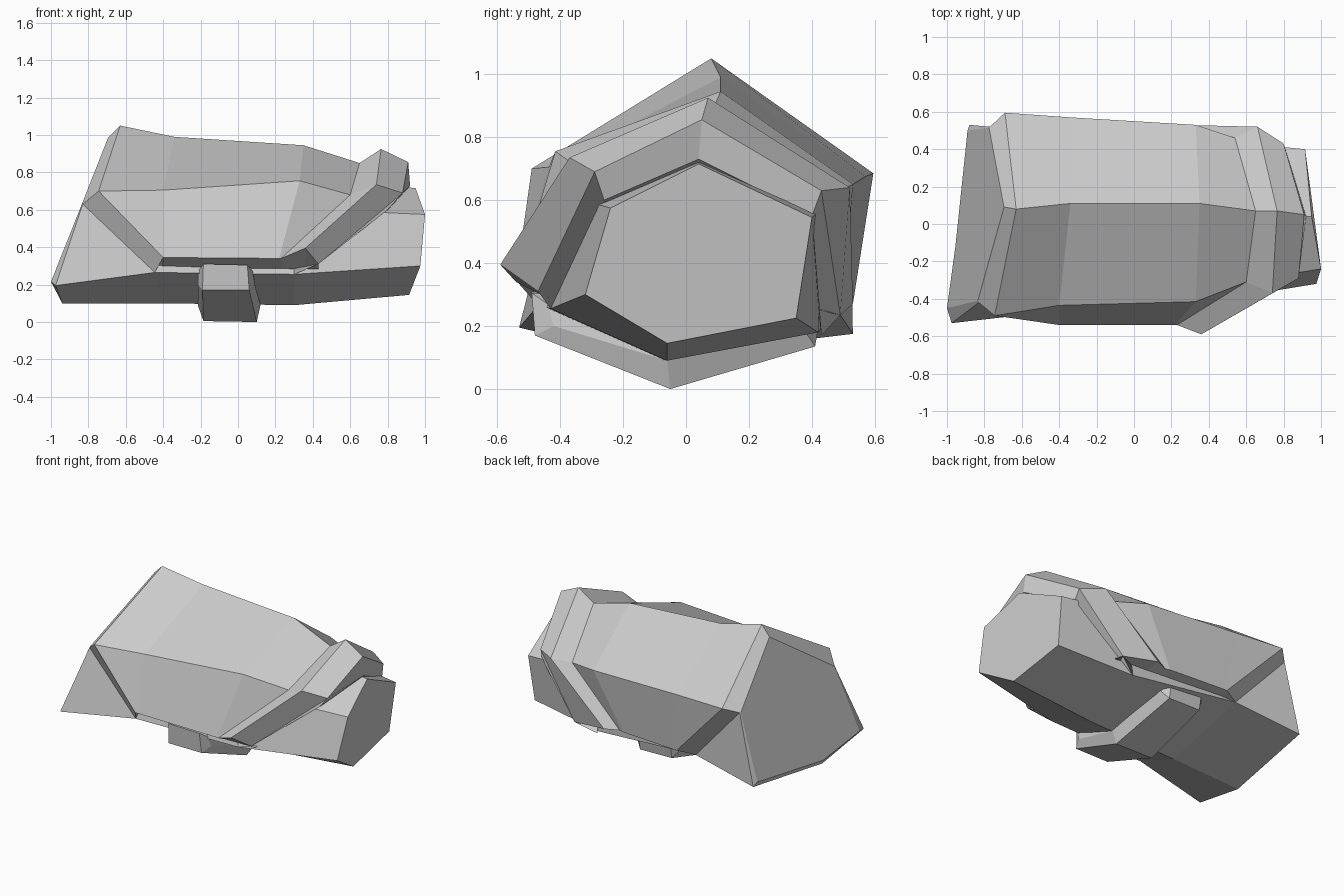
import bpy
import bmesh

grey = bpy.data.materials.new("stone_grey")
grey.diffuse_color = (0.6, 0.6, 0.6, 1)


def loft(name, rings):
    """Bridge closed rings of equal length and cap both ends."""
    bm = bmesh.new()
    loops = [[bm.verts.new(p) for p in r] for r in rings]
    n = len(loops[0])
    for a, b in zip(loops, loops[1:]):
        for i in range(n):
            j = (i + 1) % n
            bm.faces.new((a[i], a[j], b[j], b[i]))
    bm.faces.new(loops[0])
    bm.faces.new(loops[-1])
    bmesh.ops.recalc_face_normals(bm, faces=bm.faces)
    mesh = bpy.data.meshes.new(name)
    bm.to_mesh(mesh)
    bm.free()
    mesh.materials.append(grey)
    obj = bpy.data.objects.new(name, mesh)
    bpy.context.collection.objects.link(obj)


# Ring order: front low, front high, ridge, back high, back low, keel
loft("core", [
    [(-1.0, -.45, .215), (-.835, -.41, .63), (-.695, .09, .985),
     (-.775, .515, .65), (-.89, .50, .20), (-.955, -.12, .13)],
    [(-.975, -.53, .195), (-.83, -.42, .63), (-.69, .09, .99),
     (-.77, .52, .65), (-.88, .53, .175), (-.94, -.13, .10)],
    [(-.445, -.47, .265), (-.55, -.39, .64), (-.40, .09, .92),
     (-.50, .48, .60), (-.41, .48, .25), (-.40, -.10, .10)],
    [(.30, -.43, .255), (.45, -.33, .60), (.60, .06, .76),
     (.60, .43, .57), (.37, .42, .18), (.30, -.06, .09)],
    [(.975, -.32, .30), (1.0, -.24, .575), (.95, .04, .715),
     (.915, .40, .545), (.90, .35, .225), (.915, -.06, .145)],
])


# Shell rings: front low, front high, ridge, back high, back low,
# closed by two points hidden inside the core
def shell_ring(*pts):
    xf, xb = pts[0][0], pts[4][0]
    return list(pts) + [(xb, .42, .25), (xf, -.43, .285)]


base = [
    ((-.445, -.47, .265), (-.83, -.42, .63), (-.69, .09, .99),
     (-.77, .52, .65), (-.41, .48, .25)),
    ((-.40, -.54, .345), (-.745, -.49, .70), (-.63, .08, 1.05),
     (-.69, .595, .685), (-.30, .53, .27)),
    ((-.39, -.54, .345), (-.40, -.435, .705), (-.34, .11, .99),
     (-.34, .57, .675), (-.28, .53, .27)),
    ((.22, -.54, .34), (.33, -.415, .755), (.35, .11, .945),
     (.33, .53, .65), (.13, .50, .27)),
    ((.23, -.54, .34), (.60, -.31, .68), (.65, .07, .85),
     (.54, .46, .62), (.16, .49, .27)),
]
loft("shell", [shell_ring(*r) for r in base])

# Slanted collar wrapped around the right end of the shell
collar = [
    base[4],
    ((.36, -.59, .395), (.74, -.37, .735), (.765, .07, .925),
     (.66, .52, .64), (.25, .53, .27)),
    ((.43, -.47, .31), (.88, -.29, .69), (.91, .05, .855),
     (.80, .43, .63), (.50, .49, .235)),
    ((.30, -.43, .255), (.80, -.26, .60), (.92, .04, .73),
     (.81, .40, .55), (.37, .43, .17)),
]
loft("collar", [shell_ring(*r) for r in collar])

# Clip under the keel: front top, front low, bottom, back low, back top
loft("clip", [
    [(-.215, -.44, .27), (-.215, -.42, .20), (-.215, -.06, .09),
     (-.21, .38, .18), (-.21, .40, .25)],
    [(-.185, -.49, .31), (-.19, -.48, .17), (-.185, -.05, .005),
     (-.18, .41, .14), (-.18, .43, .25)],
    [(.05, -.49, .305), (.06, -.48, .17), (.10, -.05, 0),
     (.06, .41, .135), (.06, .43, .25)],
    [(.08, -.44, .27), (.09, -.42, .20), (.12, -.06, .09),
     (.10, .38, .18), (.10, .40, .25)],
])
